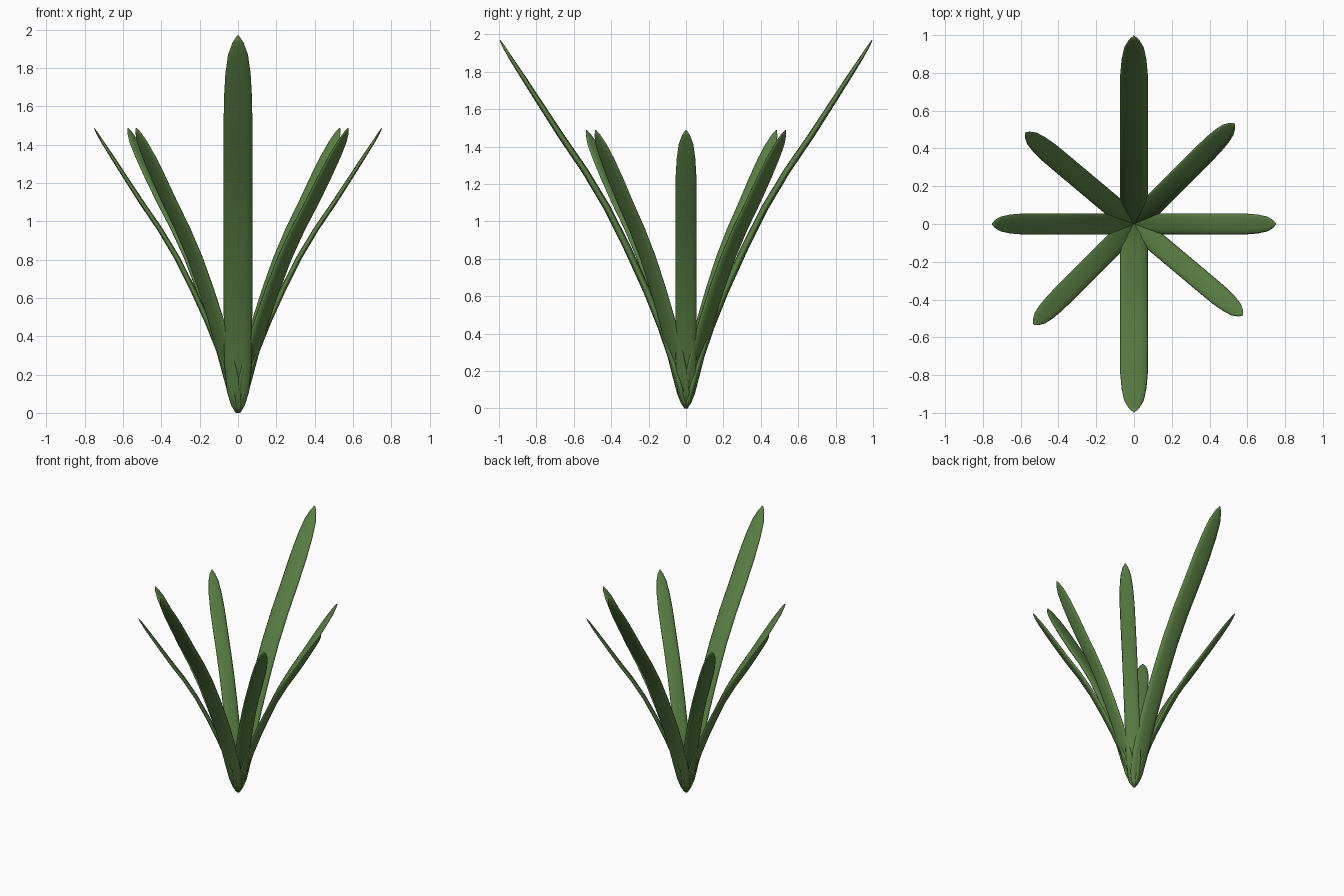
import bpy, bmesh, math
from mathutils import Vector, Matrix

if "Cube" in bpy.data.objects:
    bpy.data.objects.remove(bpy.data.objects["Cube"])

green = bpy.data.materials.new("leaf green")
green.diffuse_color = (0.105, 0.216, 0.06, 1)
green.use_nodes = True
green.node_tree.nodes["Principled BSDF"].inputs["Base Color"].default_value = green.diffuse_color

# Leaf stations: outward reach, height, half width, half thickness (tall leaf)
STATIONS = [
    (0.0, 0.0, 0.012, 0.006), (0.012, 0.04, 0.036, 0.013), (0.03, 0.11, 0.058, 0.017),
    (0.07, 0.25, 0.071, 0.019), (0.13, 0.43, 0.074, 0.02), (0.21, 0.63, 0.075, 0.02),
    (0.31, 0.85, 0.075, 0.02), (0.42, 1.07, 0.075, 0.019), (0.54, 1.27, 0.075, 0.018),
    (0.67, 1.46, 0.075, 0.017), (0.78, 1.63, 0.074, 0.015), (0.87, 1.77, 0.066, 0.013),
    (0.935, 1.87, 0.052, 0.01), (0.975, 1.935, 0.028, 0.007), (0.995, 1.97, 0.004, 0.002),
]
SIDES = 12


def leaf(name, angle, scale):
    """Flattened tube along the leaf's bending centre line."""
    bm = bmesh.new()
    rings = []
    for i, (r, z, w, t) in enumerate(STATIONS):
        a = STATIONS[max(i - 1, 0)]
        b = STATIONS[min(i + 1, len(STATIONS) - 1)]
        tangent = Vector((b[0] - a[0], 0, b[1] - a[1])).normalized()
        normal = Vector((-tangent.z, 0, tangent.x))
        ring = []
        for k in range(SIDES):
            c, s = math.cos(2 * math.pi * k / SIDES), math.sin(2 * math.pi * k / SIDES)
            # flatter than an ellipse across the blade
            s = math.copysign(abs(s) ** 0.7, s)
            p = Vector((r, 0, z)) + Vector((0, w * c, 0)) + normal * (t * s)
            p.z = max(p.z, 0)
            ring.append(bm.verts.new(p))
        rings.append(ring)
    for lo, hi in zip(rings, rings[1:]):
        for k in range(SIDES):
            n = (k + 1) % SIDES
            bm.faces.new((lo[k], lo[n], hi[n], hi[k]))
    bm.faces.new(rings[0])
    bm.faces.new(rings[-1])
    bmesh.ops.recalc_face_normals(bm, faces=bm.faces)
    bm.transform(Matrix.Rotation(math.radians(angle), 4, 'Z') @ Matrix.Scale(scale, 4))
    for f in bm.faces:
        f.smooth = True
    me = bpy.data.meshes.new(name)
    bm.to_mesh(me)
    bm.free()
    me.materials.append(green)
    bpy.context.collection.objects.link(bpy.data.objects.new(name, me))


# Two tall leaves, back and front
for i, a in enumerate((90, 270)):
    leaf(f"tall_leaf_{i + 1}", a, 1.0)

# Six short leaves, sides and diagonals
for i, a in enumerate((0, 45, 140, 180, 225, 320)):
    leaf(f"short_leaf_{i + 1}", a, 0.755)
